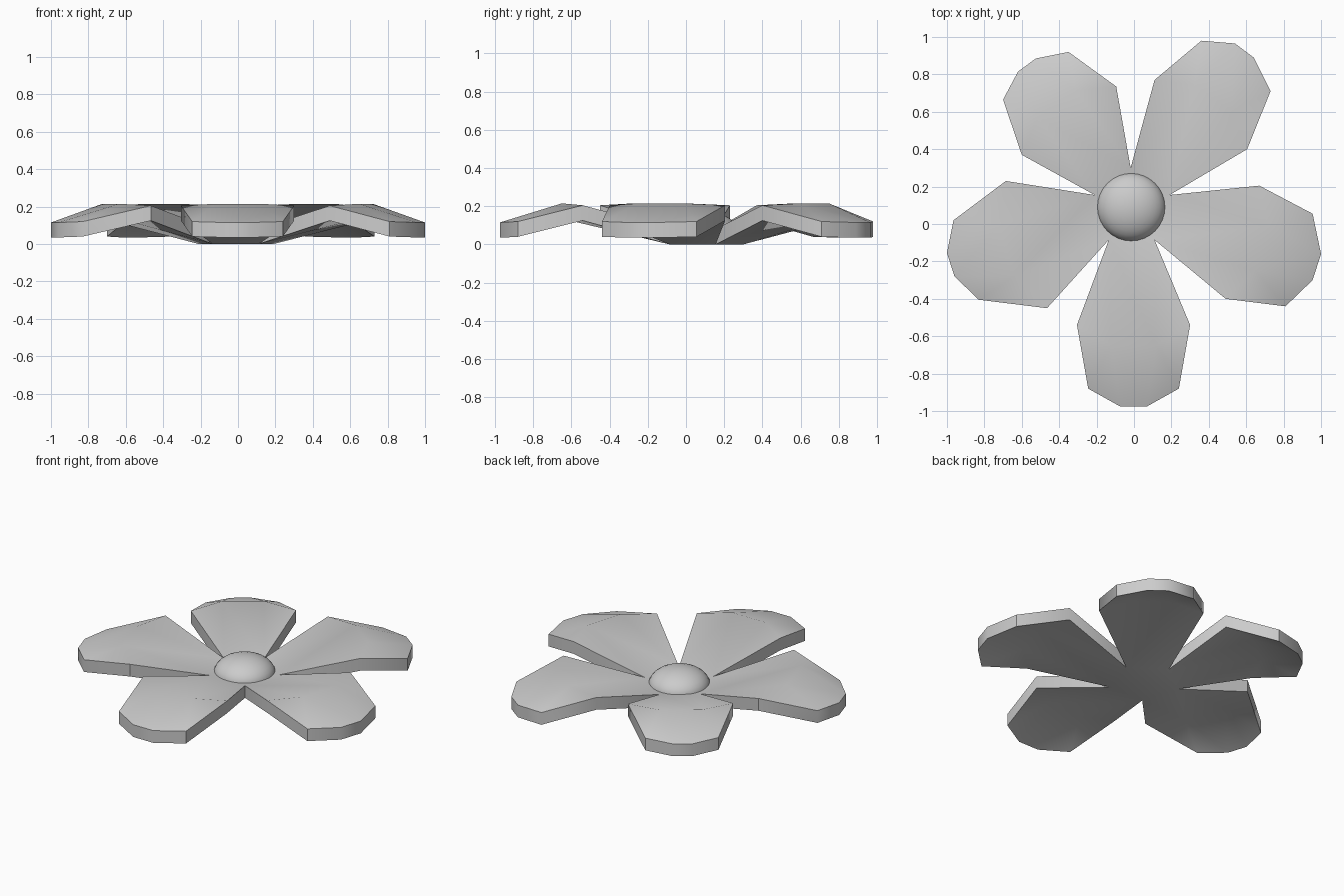
import bpy, bmesh, math
from mathutils import Vector

if "Cube" in bpy.data.objects:
    bpy.data.objects.remove(bpy.data.objects["Cube"])

THICK = 0.08
CENTRE = Vector((-0.015, 0.09))

# notches between petals, counter-clockwise from lower left of the front petal
notches = [(-0.135, -0.085), (0.11, -0.085), (0.19, 0.155), (-0.018, 0.30), (-0.21, 0.155)]

# petal outlines, counter-clockwise: shoulder, four tip points, shoulder
petals = [
    [(-0.305, -0.54), (-0.245, -0.88), (-0.075, -0.975), (0.07, -0.975), (0.24, -0.88), (0.30, -0.54)],
    [(0.49, -0.40), (0.81, -0.44), (0.955, -0.30), (1.0, -0.16), (0.955, 0.055), (0.67, 0.205)],
    [(0.605, 0.40), (0.73, 0.71), (0.64, 0.89), (0.54, 0.965), (0.36, 0.98), (0.11, 0.77)],
    [(-0.095, 0.735), (-0.35, 0.92), (-0.525, 0.885), (-0.62, 0.815), (-0.70, 0.665), (-0.60, 0.37)],
    [(-0.685, 0.23), (-0.965, 0.02), (-1.0, -0.155), (-0.96, -0.28), (-0.83, -0.405), (-0.465, -0.45)],
]


def finish(bm, name, angle):
    mesh = bpy.data.meshes.new(name)
    bm.to_mesh(mesh)
    bm.free()
    ob = bpy.data.objects.new(name, mesh)
    bpy.context.collection.objects.link(ob)
    bpy.ops.object.select_all(action='DESELECT')
    ob.select_set(True)
    bpy.context.view_layer.objects.active = ob
    bpy.ops.object.shade_smooth_by_angle(angle=math.radians(angle))
    return ob


# petals: arched upper sheet, then extruded down to give thickness
bm = bmesh.new()


def vert(p, z):
    return bm.verts.new((p[0], p[1], z))


hub = vert(CENTRE, 0.08)
base = [vert(p, 0.08) for p in notches]
for i, outline in enumerate(petals):
    a, b = base[i], base[(i + 1) % 5]
    pts = [Vector(p) for p in outline]
    zs = [0.205, 0.12, 0.115, 0.115, 0.12, 0.205]
    sa, t0, t1, t2, t3, sb = [vert(p, z) for p, z in zip(pts, zs)]
    out = ((pts[2] + pts[3]) / 2 - CENTRE).normalized() * 0.11
    ca = vert(pts[0].lerp(pts[5], 0.3) + out, 0.215)
    cb = vert(pts[0].lerp(pts[5], 0.7) + out, 0.215)
    for f in [(hub, a, b), (a, sa, ca), (a, ca, cb, b), (b, cb, sb),
              (sa, t0, ca), (ca, t0, t1), (ca, t1, t2, cb), (cb, t2, t3), (cb, t3, sb)]:
        bm.faces.new(f)
ext = bmesh.ops.extrude_face_region(bm, geom=bm.faces[:])
bmesh.ops.translate(bm, vec=(0, 0, -THICK),
                    verts=[g for g in ext['geom'] if isinstance(g, bmesh.types.BMVert)])
bmesh.ops.recalc_face_normals(bm, faces=bm.faces[:])
finish(bm, "petals", 45)

# rounded flower centre, lower half cut away inside the petals
bm = bmesh.new()
bmesh.ops.create_uvsphere(bm, u_segments=32, v_segments=16, radius=1)
bmesh.ops.delete(bm, geom=[v for v in bm.verts if v.co.z < -0.01], context='VERTS')
bmesh.ops.scale(bm, vec=(0.183, 0.183, 0.11), verts=bm.verts[:])
bmesh.ops.translate(bm, vec=(CENTRE.x, CENTRE.y, 0.065), verts=bm.verts[:])
rim = [e for e in bm.edges if e.is_boundary]
bmesh.ops.contextual_create(bm, geom=rim)
bmesh.ops.recalc_face_normals(bm, faces=bm.faces[:])
finish(bm, "flower_centre", 60)
